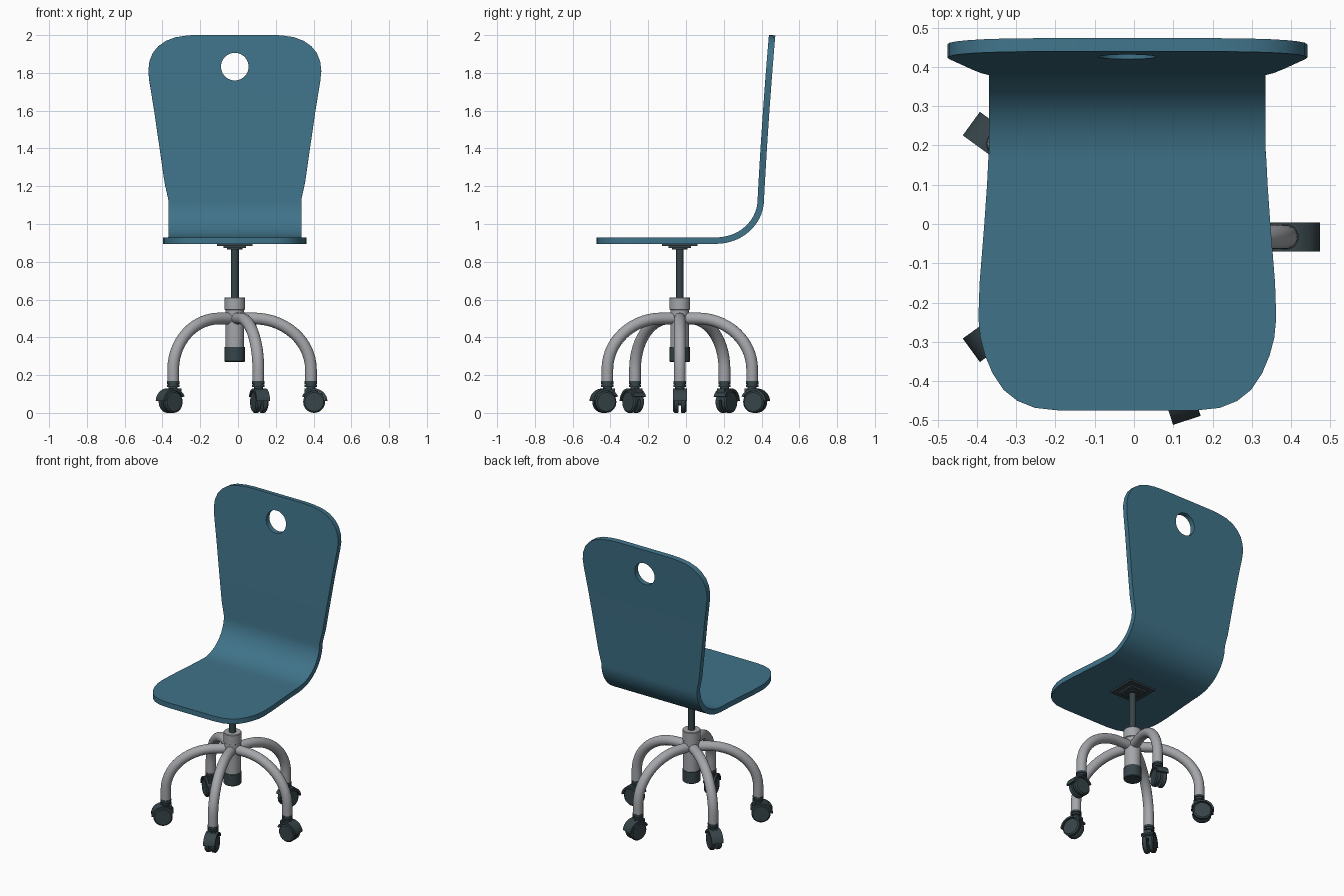
import bpy, bmesh, math
from mathutils import Matrix, Vector

if "Cube" in bpy.data.objects:
    bpy.data.objects.remove(bpy.data.objects["Cube"])

CX, CY = -0.017, -0.033          # axis of the chair column


def material(name, rgb):
    m = bpy.data.materials.new(name)
    m.diffuse_color = (*rgb, 1)
    m.use_nodes = True
    m.node_tree.nodes["Principled BSDF"].inputs["Base Color"].default_value = m.diffuse_color
    return m


TEAL = material("teal", (0.05, 0.17, 0.25))
GREY = material("light grey", (0.37, 0.38, 0.40))
DARK = material("dark slate", (0.037, 0.058, 0.066))


def finish(bm, name, mat, matrix=None):
    bmesh.ops.recalc_face_normals(bm, faces=bm.faces)
    me = bpy.data.meshes.new(name)
    bm.to_mesh(me)
    bm.free()
    if matrix:
        me.transform(matrix)
    me.materials.append(mat)
    ob = bpy.data.objects.new(name, me)
    bpy.context.collection.objects.link(ob)
    return ob


def activate(ob):
    bpy.ops.object.select_all(action='DESELECT')
    ob.select_set(True)
    bpy.context.view_layer.objects.active = ob


def smooth(ob, angle=35):
    activate(ob)
    bpy.ops.object.shade_smooth_by_angle(angle=math.radians(angle))
    return ob


def lathe(name, mat, profile, matrix, n=32):
    """Solid of revolution about z from (radius, z) pairs, capped at both ends."""
    bm = bmesh.new()
    rings = [[bm.verts.new((r * math.cos(2 * math.pi * i / n), r * math.sin(2 * math.pi * i / n), z))
              for i in range(n)] for r, z in profile]
    for a, b in zip(rings, rings[1:]):
        for i in range(n):
            bm.faces.new((a[i], a[(i + 1) % n], b[(i + 1) % n], b[i]))
    bm.faces.new(rings[0])
    bm.faces.new(rings[-1])
    return smooth(finish(bm, name, mat, matrix))


def box(name, mat, size, loc, matrix):
    bm = bmesh.new()
    bmesh.ops.create_cube(bm, size=1)
    bmesh.ops.scale(bm, vec=size, verts=bm.verts)
    bmesh.ops.translate(bm, vec=loc, verts=bm.verts)
    return finish(bm, name, mat, matrix)


def tube(name, mat, path, r, matrix, n=20):
    """Round tube along a path lying in the xz plane."""
    bm = bmesh.new()
    rings = []
    for i, (x, z) in enumerate(path):
        a, b = path[max(i - 1, 0)], path[min(i + 1, len(path) - 1)]
        t = Vector((b[0] - a[0], 0, b[1] - a[1])).normalized()
        side = Vector((-t.z, 0, t.x))
        rings.append([bm.verts.new(Vector((x, 0, z)) + r * (math.cos(w) * side + Vector((0, math.sin(w), 0))))
                      for w in (2 * math.pi * k / n for k in range(n))])
    for a, b in zip(rings, rings[1:]):
        for k in range(n):
            bm.faces.new((a[k], a[(k + 1) % n], b[(k + 1) % n], b[k]))
    bm.faces.new(rings[0])
    bm.faces.new(rings[-1])
    return smooth(finish(bm, name, mat, matrix))


# bent seat shell: rows of (half width, y, z)
rows = [(hw, y, 0.912) for hw, y in
        [(0.17, -0.475), (0.235, -0.468), (0.28, -0.45), (0.315, -0.422), (0.343, -0.38), (0.362, -0.335),
         (0.374, -0.29), (0.379, -0.24), (0.376, -0.15), (0.364, 0.0), (0.357, 0.1), (0.354, 0.16)]]
for i in range(1, 15):
    t = math.radians(90 * i / 14)
    rows.append((0.352, 0.16 + 0.236 * math.sin(t), 0.912 + 0.218 * (1 - math.cos(t))))
for hw, z in [(0.372, 1.22), (0.398, 1.4), (0.427, 1.6), (0.453, 1.76), (0.458, 1.81), (0.452, 1.86),
              (0.434, 1.905), (0.405, 1.94), (0.365, 1.968), (0.315, 1.987), (0.25, 1.997), (0.19, 2.0)]:
    u = (z - 1.13) / 0.87
    rows.append((hw, 0.396 + 0.045 * u + 0.015 * u * u, z))
bm = bmesh.new()
prev = None
for hw, y, z in rows:
    cur = [bm.verts.new((CX - hw, y, z)), bm.verts.new((CX + hw, y, z))]
    if prev:
        bm.faces.new((prev[0], prev[1], cur[1], cur[0]))
    prev = cur
seat = finish(bm, "seat_shell", TEAL)
mod = seat.modifiers.new("thickness", 'SOLIDIFY')
mod.thickness, mod.offset = 0.034, 0

# round grip hole in the backrest
cutter = lathe("hole_cutter", TEAL, [(0.073, -0.2), (0.073, 0.2)],
               Matrix.Translation((CX, 0.44, 1.833)) @ Matrix.Rotation(math.pi / 2, 4, 'X'), 40)
cutter.hide_render = True
mod = seat.modifiers.new("hole", 'BOOLEAN')
mod.operation, mod.object, mod.solver = 'DIFFERENCE', cutter, 'EXACT'
activate(seat)
for m in ("thickness", "hole"):
    bpy.ops.object.modifier_apply(modifier=m)
bpy.data.objects.remove(cutter)
smooth(seat)

# mounting plate, gas lift and column
C = Matrix.Translation((CX, CY, 0))
box("mount_plate", DARK, (0.19, 0.19, 0.012), (0, 0, 0.89), C)
box("mount_block", DARK, (0.12, 0.12, 0.012), (0, 0, 0.879), C)
lathe("mount_boss", DARK, [(0.04, 0.866), (0.04, 0.88)], C)
lathe("gas_lift_rod", DARK, [(0.021, 0.58), (0.021, 0.88)], C)
lathe("column", GREY, [(0.05, 0.34), (0.05, 0.545), (0.055, 0.548), (0.055, 0.608), (0.052, 0.612)], C)
lathe("column_foot", DARK, [(0.05, 0.27), (0.054, 0.274), (0.054, 0.348)], C)

# five bent legs with twin-wheel casters
leg_path = [(0.02, 0.5), (0.10, 0.5)]
for i in range(1, 15):
    t = math.radians(90 * i / 14)
    leg_path.append((0.10 + 0.303 * math.sin(t), 0.23 + 0.27 * math.cos(t)))
leg_path.append((0.403, 0.165))

for k in range(5):
    M = C @ Matrix.Rotation(2 * math.pi * k / 5, 4, 'Z')
    tag = f"_{k + 1}"
    tube("leg" + tag, GREY, leg_path, 0.031, M)
    S = M @ Matrix.Translation((0.403, 0, 0))
    lathe("caster_stem" + tag, DARK, [(0.024, 0.12), (0.024, 0.138), (0.033, 0.138), (0.033, 0.149), (0.027, 0.149),
                                      (0.027, 0.154), (0.033, 0.154), (0.033, 0.168)], S, 24)
    box("caster_block" + tag, DARK, (0.066, 0.05, 0.06), (-0.002, 0, 0.098), S)
    # curved hood over the wheels
    bm = bmesh.new()
    arc = [math.radians(a) for a in range(5, 156, 10)]
    loop = [(r * math.cos(a), r * math.sin(a)) for r, aa in ((0.071, arc), (0.059, arc[::-1])) for a in aa]
    f = bm.faces.new([bm.verts.new((x + 0.42, -0.037, z + 0.058)) for x, z in loop])
    ext = bmesh.ops.extrude_face_region(bm, geom=[f])
    bmesh.ops.translate(bm, vec=(0, 0.074, 0), verts=[v for v in ext["geom"] if isinstance(v, bmesh.types.BMVert)])
    smooth(finish(bm, "caster_hood" + tag, DARK, M))
    for s, side in ((-1, "_a"), (1, "_b")):
        W = M @ Matrix.Translation((0.42, s * 0.021, 0.058)) @ Matrix.Rotation(-s * math.pi / 2, 4, 'X')
        lathe("wheel" + tag + side, DARK, [(0.056, -0.014), (0.058, -0.011), (0.058, 0.007), (0.05, 0.014)], W, 28)
    lathe("axle" + tag, DARK, [(0.018, -0.02), (0.018, 0.02)],
          M @ Matrix.Translation((0.42, 0, 0.058)) @ Matrix.Rotation(math.pi / 2, 4, 'X'), 16)
